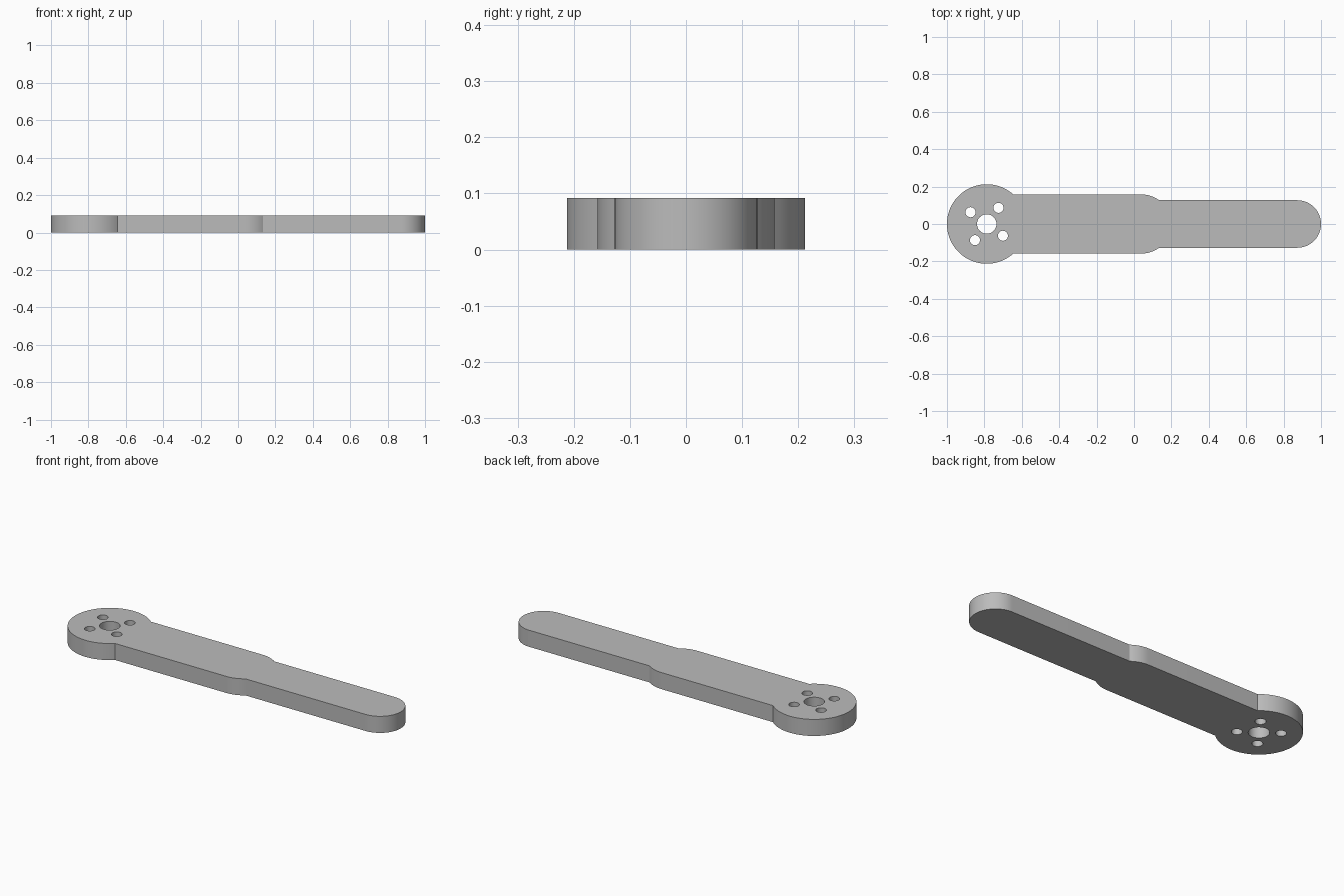
import bpy, bmesh
from math import sin, cos, pi, asin, radians

cube = bpy.data.objects.get("Cube")
if cube:
    bpy.data.objects.remove(cube, do_unlink=True)

THICK = 0.092
HEAD_X, HEAD_R = -0.7875, 0.2125
BODY_X, BODY_R = 0.04, 0.158
TIP_R = 0.127
TIP_X = 1 - TIP_R


def arc(cx, cy, r, a0, a1, n):
    return [(cx + r * cos(a0 + (a1 - a0) * i / n),
             cy + r * sin(a0 + (a1 - a0) * i / n)) for i in range(n + 1)]


def circle(cx, cy, r, n):
    return arc(cx, cy, r, 0, 2 * pi, n)[:-1]


def add_loop(bm, points):
    verts = [bm.verts.new((x, y, 0)) for x, y in points]
    return [bm.edges.new((v, verts[i - 1])) for i, v in enumerate(verts)]


# Half outline: rounded tip, shoulder, round head; then mirrored
upper = arc(TIP_X, 0, TIP_R, 0, pi / 2, 20)
upper += arc(BODY_X, 0, BODY_R, asin(TIP_R / BODY_R), pi / 2, 10)
upper += arc(HEAD_X, 0, HEAD_R, asin(BODY_R / HEAD_R), pi, 40)
lower = [(x, -y) for x, y in reversed(upper[1:-1])]

bm = bmesh.new()
edges = add_loop(bm, upper + lower)

# Centre bore and four mounting holes
edges += add_loop(bm, circle(HEAD_X, 0, 0.052, 40))
for k in range(4):
    a = radians(54 + 90 * k)
    edges += add_loop(bm, circle(HEAD_X + 0.107 * cos(a), 0.107 * sin(a), 0.027, 28))

# Fill the plate and give it thickness
bmesh.ops.triangle_fill(bm, edges=edges, use_beauty=True, normal=(0, 0, 1))
ext = bmesh.ops.extrude_face_region(bm, geom=bm.faces[:], use_keep_orig=True)
top = [g for g in ext["geom"] if isinstance(g, bmesh.types.BMVert)]
bmesh.ops.translate(bm, verts=top, vec=(0, 0, THICK))
bmesh.ops.recalc_face_normals(bm, faces=bm.faces[:])

mesh = bpy.data.meshes.new("lever_arm")
bm.to_mesh(mesh)
bm.free()
arm = bpy.data.objects.new("lever_arm", mesh)
bpy.context.collection.objects.link(arm)

# Plain grey
grey = bpy.data.materials.new("grey")
grey.use_nodes = True
colour = (0.5, 0.5, 0.5, 1)
grey.diffuse_color = colour
grey.node_tree.nodes["Principled BSDF"].inputs["Base Color"].default_value = colour
mesh.materials.append(grey)

bpy.ops.object.select_all(action="DESELECT")
arm.select_set(True)
bpy.context.view_layer.objects.active = arm
bpy.ops.object.shade_smooth_by_angle(angle=radians(30))
